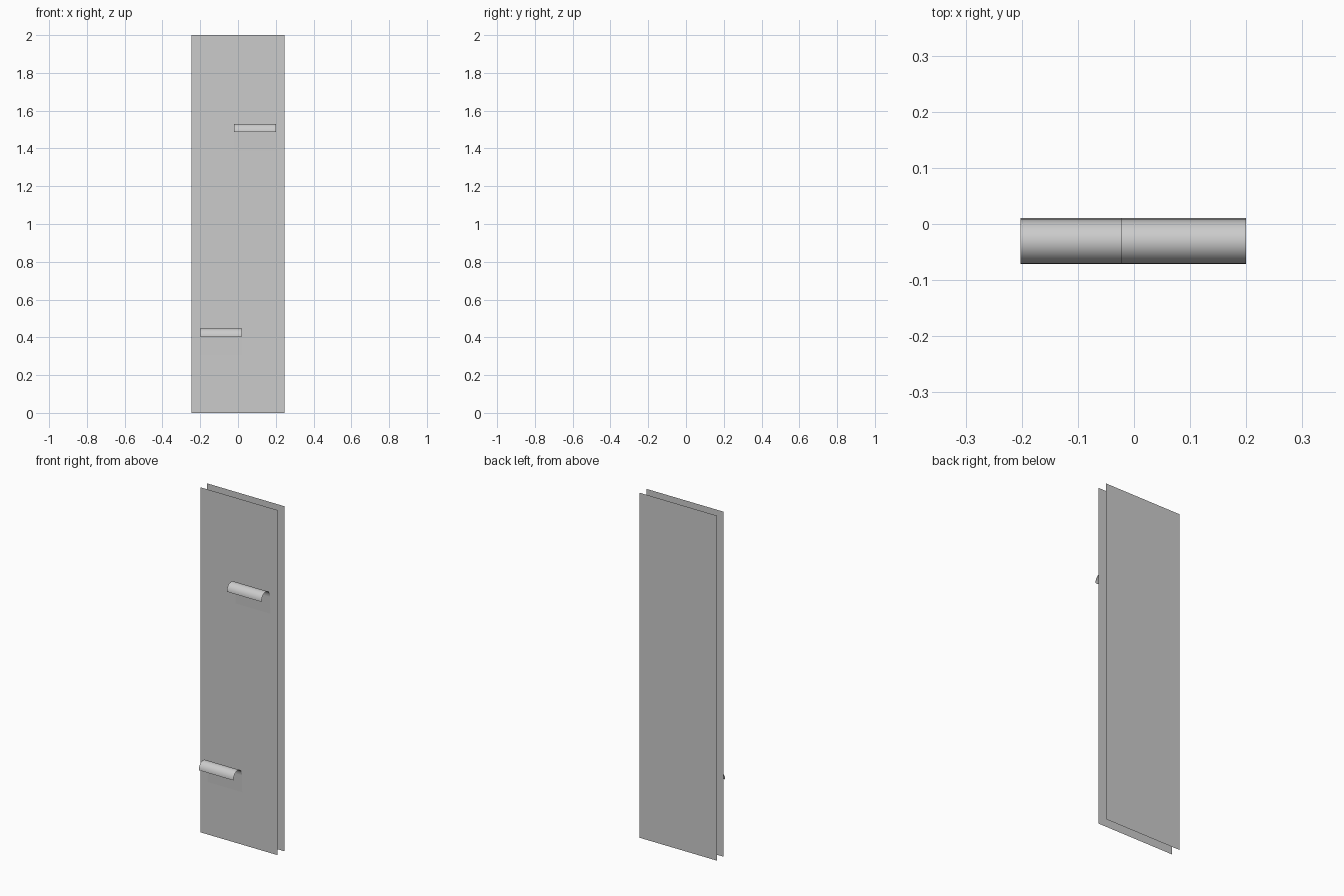
import bpy, bmesh, math

if "Cube" in bpy.data.objects:
    bpy.data.objects.remove(bpy.data.objects["Cube"])

def sheet(name, profile, x0, x1, smooth=False):
    """Sweep a (y, z) profile along x into a thin open sheet."""
    bm = bmesh.new()
    left = [bm.verts.new((x0, y, z)) for y, z in profile]
    right = [bm.verts.new((x1, y, z)) for y, z in profile]
    for i in range(len(profile) - 1):
        bm.faces.new((left[i], right[i], right[i + 1], left[i + 1]))
    mesh = bpy.data.meshes.new(name)
    bm.to_mesh(mesh)
    bm.free()
    ob = bpy.data.objects.new(name, mesh)
    bpy.context.collection.objects.link(ob)
    if smooth:
        for p in mesh.polygons:
            p.use_smooth = True
    return ob

HALF_W, BACK_Y, FRONT_Y = 0.247, 0.071, 0.011

# two thin parallel panels, normals facing outwards
sheet("front_panel", [(FRONT_Y, 0), (FRONT_Y, 2)], -HALF_W, HALF_W)
sheet("back_panel", [(BACK_Y, 2), (BACK_Y, 0)], -HALF_W, HALF_W)

def hood(name, x0, x1, z, r=0.0395, steps=16):
    # half-round hood over the front panel
    cy = -BACK_Y + r
    arc = [(cy - r * math.cos(math.pi * i / steps),
            z + 1.1 * r * math.sin(math.pi * i / steps)) for i in range(steps + 1)]
    sheet(name + "_hood", arc, x0, x1, smooth=True)
    # flat mounting strip below the hood, lying against the panel
    sheet(name + "_strip", [(FRONT_Y - 0.0005, z - 0.1), (cy + r, z)], x0, x1)

hood("upper", -0.022, 0.2, 1.487)
hood("lower", -0.202, 0.02, 0.404)
